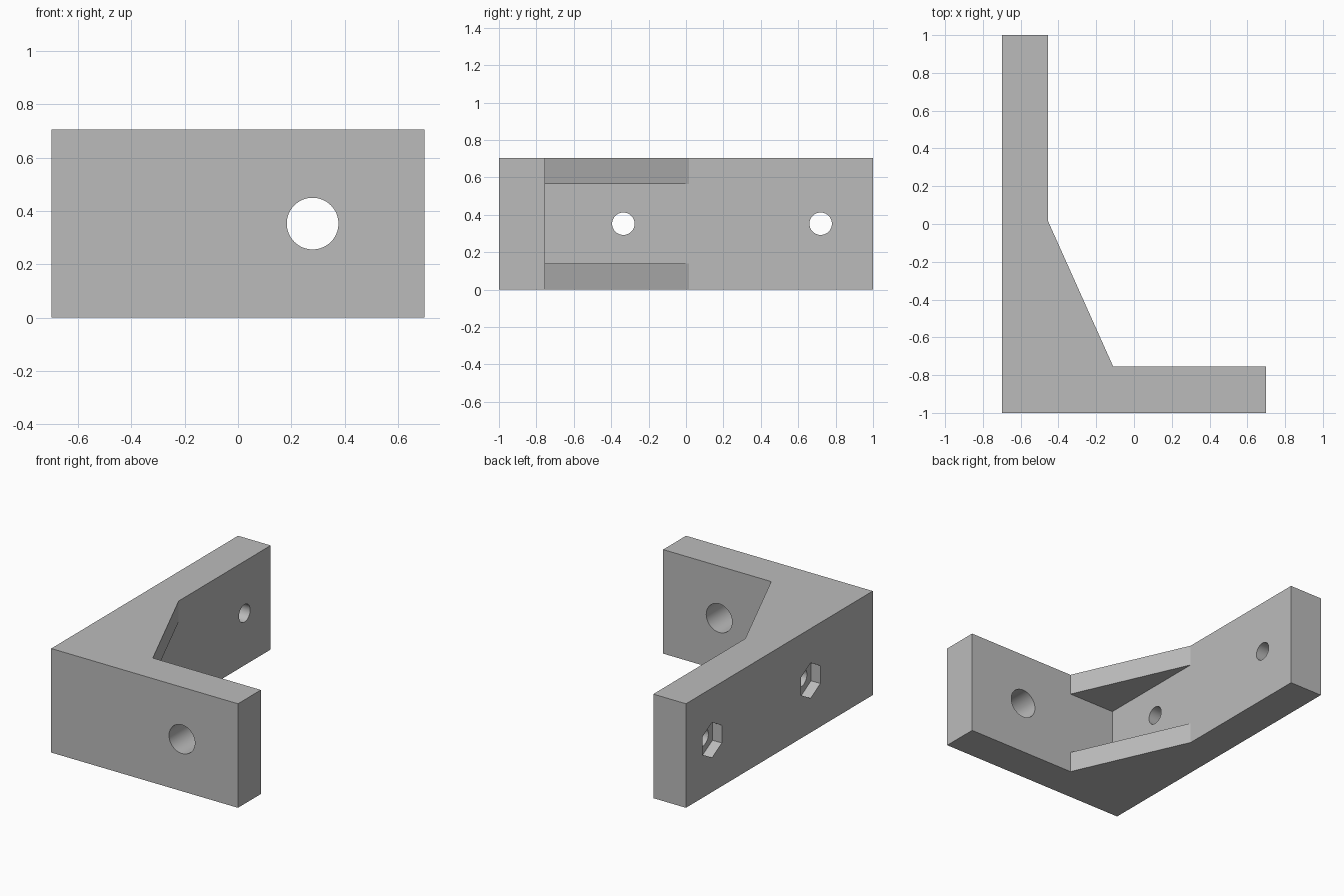
import bpy, bmesh, math
from mathutils import Matrix, Vector

cube = bpy.data.objects.get("Cube")
if cube:
    bpy.data.objects.remove(cube, do_unlink=True)

HEIGHT = 0.705
MID = HEIGHT / 2
LEG_X = -0.455     # inner face of the long arm
ARM_Y = -0.755     # inner face of the short arm
PLATE = 0.14       # gusset plate thickness

grey = bpy.data.materials.new("grey")
grey.use_nodes = True
colour = (0.5, 0.5, 0.5, 1)
grey.diffuse_color = colour
grey.node_tree.nodes["Principled BSDF"].inputs["Base Color"].default_value = colour


def to_object(name, bm):
    bmesh.ops.recalc_face_normals(bm, faces=bm.faces)
    mesh = bpy.data.meshes.new(name)
    bm.to_mesh(mesh)
    bm.free()
    mesh.materials.append(grey)
    obj = bpy.data.objects.new(name, mesh)
    bpy.context.collection.objects.link(obj)
    return obj


def prism(name, outline, z0, z1):
    bm = bmesh.new()
    face = bm.faces.new([bm.verts.new((x, y, z0)) for x, y in outline])
    grown = bmesh.ops.extrude_face_region(bm, geom=[face])["geom"]
    verts = [v for v in grown if isinstance(v, bmesh.types.BMVert)]
    bmesh.ops.translate(bm, vec=(0, 0, z1 - z0), verts=verts)
    return to_object(name, bm)


def drill(name, centre, axis, radius, length, sides):
    bm = bmesh.new()
    turn = Vector(axis).to_track_quat("Z", "Y").to_matrix().to_4x4()
    bmesh.ops.create_cone(bm, cap_ends=True, segments=sides, radius1=radius,
                          radius2=radius, depth=length,
                          matrix=Matrix.Translation(centre) @ turn)
    return to_object(name, bm)


# L-shaped body with a sloped inner corner
body = prism("corner_bracket", [(-0.7, -1), (0.7, -1), (0.7, ARM_Y), (-0.11, ARM_Y),
                                (LEG_X, 0.015), (LEG_X, 1), (-0.7, 1)], 0, HEIGHT)

# Hollow between the two gusset plates
cutters = [prism("gusset_gap", [(LEG_X, ARM_Y), (0, ARM_Y), (0, 0.015), (LEG_X, 0.015)],
                 PLATE, HEIGHT - PLATE)]

# Large hole through the short arm
cutters.append(drill("arm_hole", (0.28, -0.88, MID), (0, 1, 0), 0.097, 0.5, 64))

# Bolt holes through the long arm, with hexagonal nut pockets outside
for i, y in enumerate((-0.335, 0.72)):
    cutters.append(drill(f"bolt_hole_{i}", (-0.58, y, MID), (1, 0, 0), 0.06, 0.5, 48))
    pocket = drill(f"nut_pocket_{i}", (0, 0, 0), (1, 0, 0), 0.12, 0.14, 6)
    # Turn the hexagon so that one corner points up
    top = max(pocket.data.vertices, key=lambda v: v.co.z).co
    spin = Matrix.Rotation(math.atan2(top.y, top.z), 4, "X")
    pocket.data.transform(Matrix.Translation((-0.7, y, MID)) @ spin)
    cutters.append(pocket)

for cutter in cutters:
    cutter.hide_render = True
    cut = body.modifiers.new(cutter.name, "BOOLEAN")
    cut.operation = "DIFFERENCE"
    cut.solver = "EXACT"
    cut.object = cutter

# Bake the cuts and drop the cutters
bpy.context.view_layer.update()
graph = bpy.context.evaluated_depsgraph_get()
result = bpy.data.meshes.new_from_object(body.evaluated_get(graph))
body.modifiers.clear()
body.data = result
for cutter in cutters:
    bpy.data.objects.remove(cutter, do_unlink=True)

# Smooth hole walls, sharp edges elsewhere
bpy.ops.object.select_all(action="DESELECT")
body.select_set(True)
bpy.context.view_layer.objects.active = body
bpy.ops.object.shade_smooth_by_angle(angle=math.radians(20))
